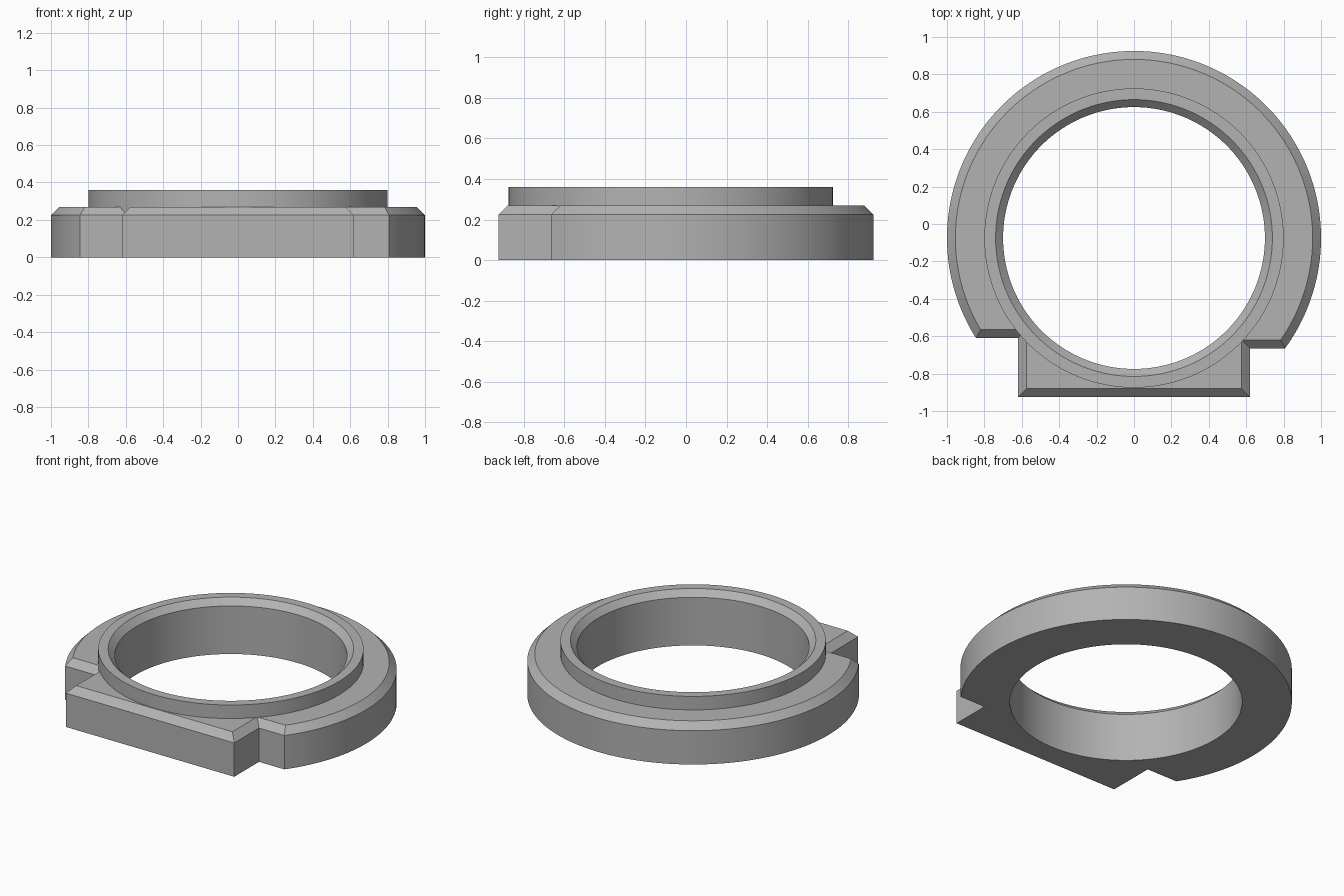
import bpy, bmesh
from math import asin, cos, sin, pi, radians

if "Cube" in bpy.data.objects:
    bpy.data.objects.remove(bpy.data.objects["Cube"])

CY = -0.075          # centre of the ring in y
EDGE = 0.045         # chamfer on the body's upper rim
SEG = 160

grey = bpy.data.materials.new("plain grey")
grey.use_nodes = True
color = (0.45, 0.45, 0.45, 1)
grey.diffuse_color = color
grey.node_tree.nodes["Principled BSDF"].inputs["Base Color"].default_value = color


def circle(r):
    return [(r * cos(2 * pi * i / SEG), CY + r * sin(2 * pi * i / SEG)) for i in range(SEG)]


def outline(d):
    """Round body with a front tab between two unequal steps, inset by d."""
    r, right_y, left_y = 1 - d, -0.665 + d, -0.61 + d
    a0 = asin((right_y - CY) / r)
    a1 = pi - asin((left_y - CY) / r)
    arc = [a0 + (a1 - a0) * i / SEG for i in range(SEG + 1)]
    pts = [(r * cos(a), CY + r * sin(a)) for a in arc]
    x, front = 0.62 - d, -0.925 + d
    return pts + [(-x, left_y), (-x, front), (x, front), (x, right_y)]


def loft(name, layers):
    """Closed solid through matching outlines, given as (points, z)."""
    bm = bmesh.new()
    rings = [[bm.verts.new((x, y, z)) for x, y in pts] for pts, z in layers]
    for low, high in zip(rings, rings[1:]):
        for i in range(len(low)):
            j = (i + 1) % len(low)
            bm.faces.new((low[i], low[j], high[j], high[i]))
    bm.faces.new(rings[0][::-1])
    bm.faces.new(rings[-1])
    mesh = bpy.data.meshes.new(name)
    bm.to_mesh(mesh)
    bm.free()
    mesh.materials.append(grey)
    obj = bpy.data.objects.new(name, mesh)
    bpy.context.collection.objects.link(obj)
    return obj


def combine(target, tool, operation):
    mod = target.modifiers.new(operation.lower(), "BOOLEAN")
    mod.operation, mod.object, mod.solver = operation, tool, "EXACT"
    bpy.context.view_layer.objects.active = target
    bpy.ops.object.modifier_apply(modifier=mod.name)
    bpy.data.objects.remove(tool)


# Body with chamfered upper rim
body = loft("ring_body", [(outline(0), 0), (outline(0), 0.225), (outline(EDGE), 0.27)])

# Raised collar, then the bore with its chamfered mouth
collar = loft("collar", [(circle(0.8), 0.1), (circle(0.8), 0.36)])
combine(body, collar, "UNION")
bore = loft("bore_cutter", [(circle(0.7), -0.1), (circle(0.7), 0.32),
                            (circle(0.74), 0.36), (circle(0.74), 0.5)])
bore.hide_render = True
combine(body, bore, "DIFFERENCE")

# Smooth round walls, sharp edges
bpy.ops.object.select_all(action="DESELECT")
body.select_set(True)
bpy.context.view_layer.objects.active = body
bpy.ops.object.shade_smooth_by_angle(angle=radians(25))
